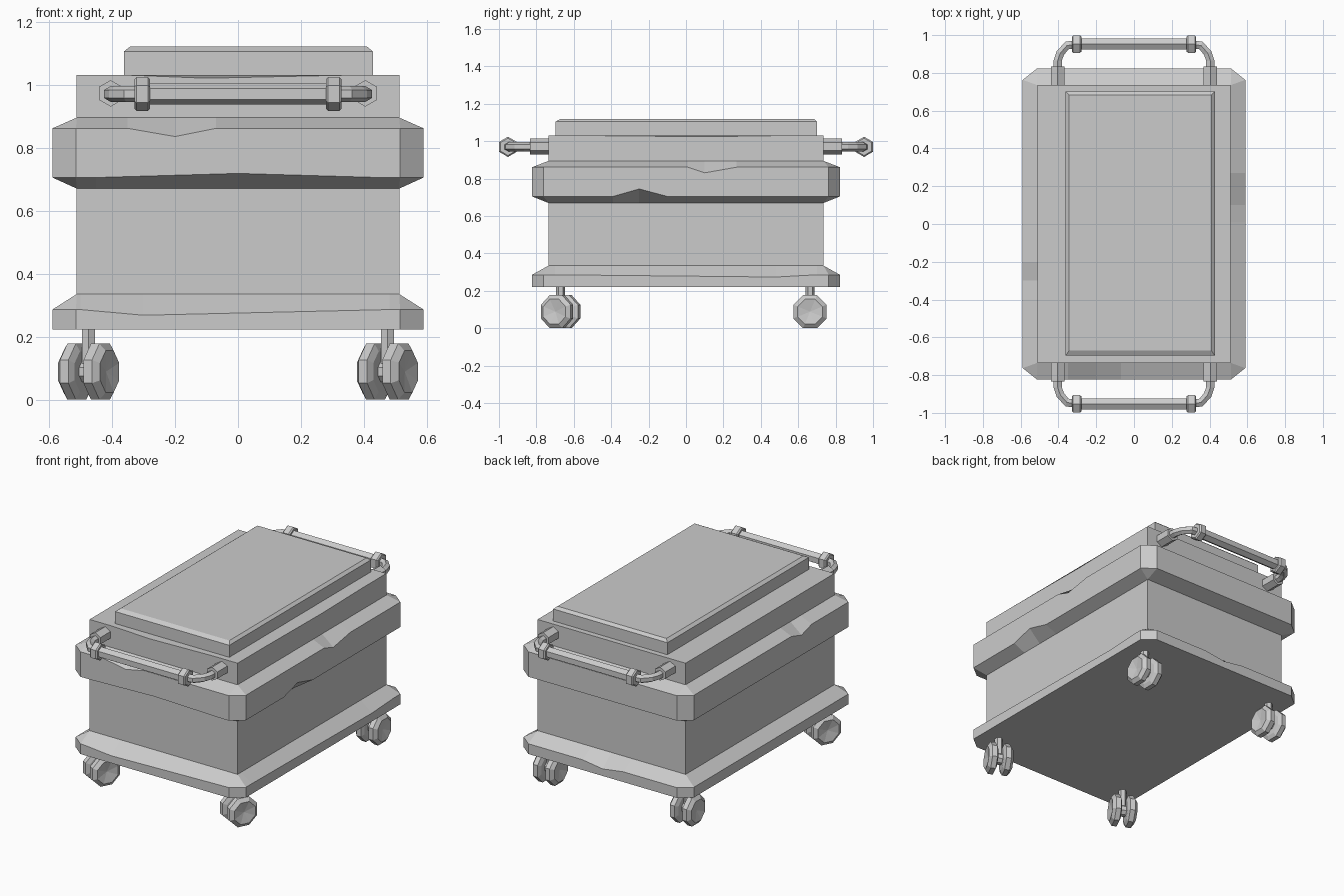
import bpy, bmesh
from math import cos, sin, pi, radians
from mathutils import Matrix, Vector

if "Cube" in bpy.data.objects:
    bpy.data.objects.remove(bpy.data.objects["Cube"])


def loft(name, rings):
    """Skin a list of equal-length point rings into a closed flat-shaded mesh."""
    bm = bmesh.new()
    rows = [[bm.verts.new(p) for p in r] for r in rings]
    n = len(rows[0])
    for a, b in zip(rows, rows[1:]):
        for i in range(n):
            j = (i + 1) % n
            bm.faces.new((a[i], a[j], b[j], b[i]))
    bm.faces.new(rows[0][::-1])
    bm.faces.new(rows[-1])
    bmesh.ops.remove_doubles(bm, verts=bm.verts, dist=0.0002)
    bmesh.ops.recalc_face_normals(bm, faces=bm.faces)
    me = bpy.data.meshes.new(name)
    bm.to_mesh(me)
    bm.free()
    ob = bpy.data.objects.new(name, me)
    bpy.context.collection.objects.link(ob)
    return ob


def spin(name, profile, sides, matrix, phase=0.0):
    """Faceted turned part: profile of (position, radius) along local x."""
    ang = [2 * pi * k / sides + phase for k in range(sides)]
    return loft(name, [[matrix @ Vector((t, r * cos(a), r * sin(a))) for a in ang]
                       for t, r in profile])


def body_ring(hx, hy, z, chamfer, dents, dent_scale=1.0):
    """Rectangle with cut corners; each side carries three wear points."""
    cx, cy = chamfer
    pts = []
    for side in range(4):
        sg = 1 if side < 2 else -1
        along_x = side % 2 == 0
        end = hx - cx if along_x else hy - cy
        a, m, b, dz = dents.get(side, (-.3 * sg, 0, .3 * sg, 0))
        for s, d in ((-end * sg, 0), (a, 0), (m, dz * dent_scale), (b, 0), (end * sg, 0)):
            pts.append((s, -hy * sg, z + d) if along_x else (hx * sg, s, z + d))
    return pts


# Case body: base plate, walls and reinforcing band (sides: front, right, back, left)
OUT, IN = (.589, .823), (.512, .735)
CUT, SHARP = (.075, .06), (0, 0)
plate = {0: (-.5, -.3, .48, -.018), 1: (-.7, .48, .7, -.012), 2: (.14, 0, -.14, -.02)}
band_low = {0: (-.45, 0, .45, .013), 1: (-.39, -.25, -.1, .04)}
band_top = {0: (-.35, -.2, -.07, -.026), 1: (.01, .1, .27, -.03), 3: (-.2, -.3, -.4, -.03)}
rim = {0: (-.35, -.1, .35, -.01), 1: (-.5, .1, .5, -.006)}
loft("case_body", [
    body_ring(*OUT, .222, CUT, plate, 0),
    body_ring(*OUT, .286, CUT, plate),
    body_ring(*IN, .335, SHARP, plate, 0),
    body_ring(*IN, .67, SHARP, band_low, 0),
    body_ring(*OUT, .705, CUT, band_low),
    body_ring(*OUT, .861, CUT, band_top),
    body_ring(*IN, .895, SHARP, band_top, 0),
    body_ring(*IN, 1.03, SHARP, rim)])


# Raised lid, set off-centre
def rect(x0, x1, y0, y1, z):
    return [(x0, y0, z), (x1, y0, z), (x1, y1, z), (x0, y1, z)]


loft("lid", [rect(-.362, .428, -.697, .701, 1.01),
             rect(-.362, .428, -.697, .701, 1.105),
             rect(-.343, .41, -.67, .683, 1.12)])

# Handles at both ends
HZ = .97
for end, sy in (("front", -1), ("back", 1)):
    bar = Matrix.Translation((0, sy * .952, HZ))
    spin(end + "_handle_bar", [(-.31, .034), (.31, .034)], 6, bar, pi / 6)
    for side, sx in (("left", -1), ("right", 1)):
        tag = f"{end}_{side}_"
        # hex collar with a small bevel
        spin(tag + "collar", [(sx * t, r) for t, r in
             ((.279, .046), (.286, .054), (.322, .054), (.329, .046))], 6, bar, pi / 6)
        # wall mount
        mount = Matrix.Translation((sx * .404, 0, HZ + .002)) @ Matrix.Rotation(pi / 2, 4, 'Z')
        spin(tag + "mount", [(sy * .72, .042), (sy * .833, .042)], 6, mount, pi / 6)
        # bent tube from collar to mount
        path = [(.30, .952, 0), (.355, .945, 20), (.39, .905, 60), (.404, .865, 85), (.404, .80, 90)]
        rings = []
        for x, y, turn in path:
            t = radians(turn)
            ring = []
            for k in range(6):
                a = pi * k / 3 + pi / 6
                u, w = .025 * cos(a), .025 * sin(a)
                ring.append((sx * (x + u * sin(t)), sy * (y + u * cos(t)), HZ + w))
            rings.append(ring)
        loft(tag + "tube", rings)

# Twin-wheel casters; the front pair is swivelled
tyre = [(.017, 0), (.017, .07), (.027, .096), (.057, .096), (.075, .072), (.062, 0)]
for end, y, swivel in (("front", -.67, -27), ("back", .663, 0)):
    for side, x in (("left", -.474), ("right", .474)):
        tag = f"{end}_{side}_"
        m = Matrix.Translation((x, y, .089)) @ Matrix.Rotation(radians(swivel), 4, 'Z')
        for n, s in (("inner", -1), ("outer", 1)):
            spin(tag + n + "_wheel", [(s * t, r) for t, r in tyre], 8, m, pi / 8)
        spin(tag + "axle", [(-.03, .035), (.03, .035)], 8, m, pi / 8)
        stem = Matrix.Translation((x, y, 0)) @ Matrix.Rotation(-pi / 2, 4, 'Y')
        spin(tag + "stem", [(.09, .024), (.23, .024)], 6, stem)
